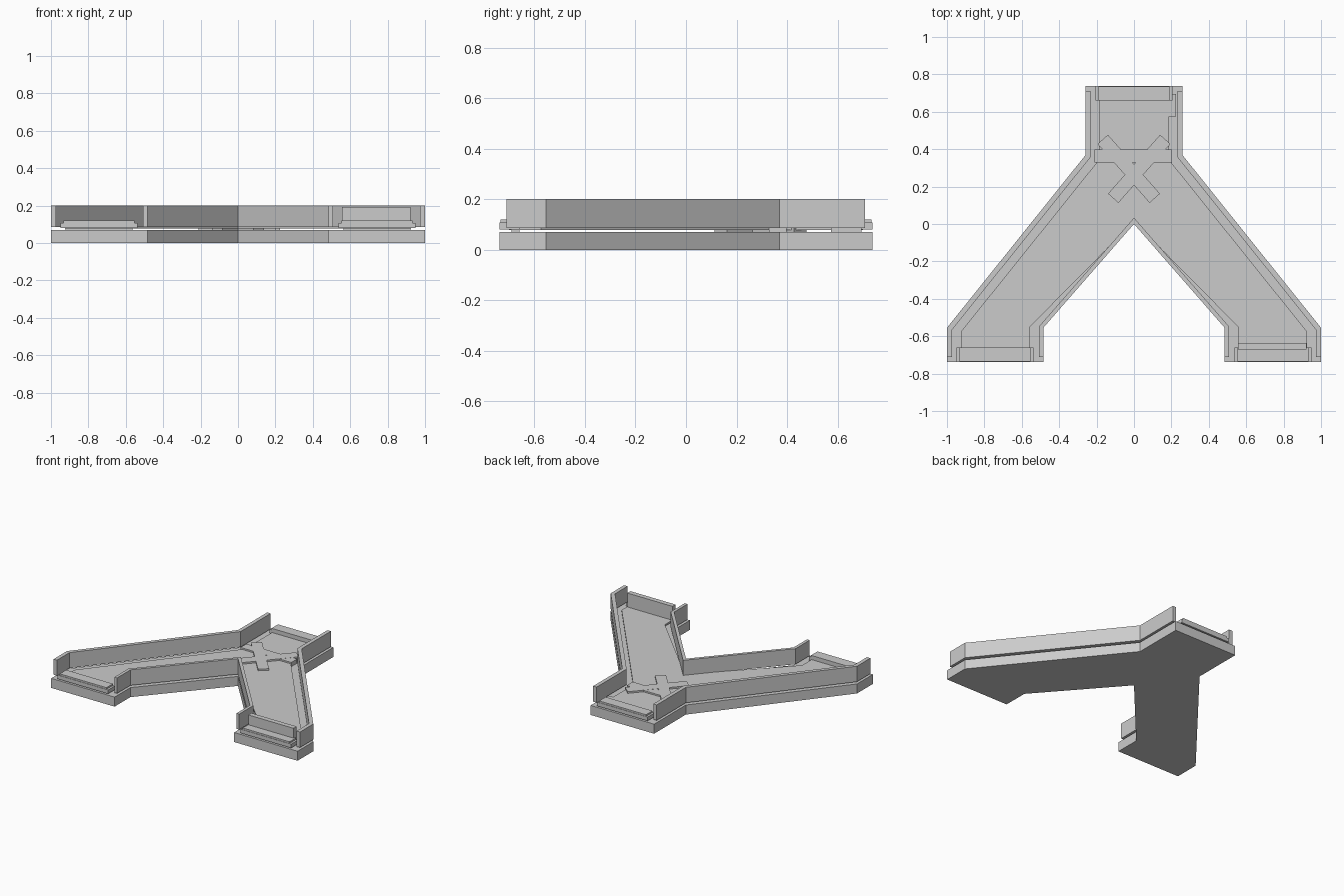
import bpy, bmesh
from math import atan2
from mathutils import Vector, Matrix

if "Cube" in bpy.data.objects:
    bpy.data.objects.remove(bpy.data.objects["Cube"])


def prism(name, pts, z0, z1):
    """Extrude a flat outline from z0 to z1."""
    bm = bmesh.new()
    face = bm.faces.new([bm.verts.new((x, y, z0)) for x, y in pts])
    top = bmesh.ops.extrude_face_region(bm, geom=[face])
    verts = [v for v in top['geom'] if isinstance(v, bmesh.types.BMVert)]
    bmesh.ops.translate(bm, verts=verts, vec=(0, 0, z1 - z0))
    bmesh.ops.recalc_face_normals(bm, faces=bm.faces)
    me = bpy.data.meshes.new(name)
    bm.to_mesh(me)
    bm.free()
    ob = bpy.data.objects.new(name, me)
    bpy.context.collection.objects.link(ob)
    return ob


def box(name, x0, x1, y0, y1, z0, z1):
    return prism(name, [(x0, y0), (x1, y0), (x1, y1), (x0, y1)], z0, z1)


def offset(path, d):
    """Mitred offset of an open path to its right-hand side."""
    p = [Vector(q) for q in path]
    out = []
    for i, q in enumerate(p):
        n = []
        for a, b in ((i - 1, i), (i, i + 1)):
            if a >= 0 and b < len(p):
                t = (p[b] - p[a]).normalized()
                n.append(Vector((t.y, -t.x)))
        m = sum(n, Vector((0, 0))).normalized()
        out.append(q + m * (d / m.dot(n[0])))
    return [tuple(q) for q in out]


def strip(name, path, d, z0, z1):
    return prism(name, list(path) + offset(path, d)[::-1], z0, z1)


def mirror_x(pts):
    return [(-x, y) for x, y in pts]


# Forked base slab
half = [(0.258, 0.738), (0.258, 0.37), (1, -0.555), (1, -0.738),
        (0.485, -0.738), (0.485, -0.555)]
prism("base_slab", half + [(0, 0)] + mirror_x(half)[::-1], 0, 0.07)

# Floor sheet raised just above the slab, inset from the walls
floor = [(0.186, 0.7), (0.186, 0.345), (0.925, -0.575), (0.925, -0.7),
         (0.557, -0.7), (0.557, -0.55), (0.2, -0.19)]
prism("floor_sheet", floor + [(0, 0.022)] + mirror_x(floor)[::-1], 0.078, 0.09)

# Side walls floating above the slab
outer = [(0.258, 0.708), (0.258, 0.37), (1, -0.555), (1, -0.71)]
for side, s in (("right", 1), ("left", -1)):
    path = outer if s == 1 else mirror_x(outer)
    strip("outer_wall_" + side, path, 0.028 * s, 0.086, 0.2)
inner = [(0.485, -0.71), (0.485, -0.555), (0, 0), (-0.485, -0.555), (-0.485, -0.71)]
strip("inner_wall", inner, 0.022, 0.086, 0.2)

# Stepped thresholds at the three open ends
for label, cx, s in (("front_left", -0.743, -1), ("front_right", 0.743, -1), ("back", 0, 1)):
    for part, w, y0, y1, z0, z1 in (("foot", 0.18, 0.66, 0.69, 0.07, 0.08),
                                    ("step", 0.205, 0.66, 0.738, 0.08, 0.108),
                                    ("cap", 0.19, 0.66, 0.735, 0.108, 0.12)):
        lo, hi = sorted((y0 * s, y1 * s))
        box(f"{label}_threshold_{part}", cx - w, cx + w, lo, hi, z0, z1)

# Upright gate at the right leg and small block in the back arm
box("gate_panel", 0.555, 0.922, -0.672, -0.636, 0.088, 0.192)
box("wall_block", 0.15, 0.225, 0.575, 0.695, 0.07, 0.088)

# Crossed floor bars and cross strip at the junction
for label, s in (("a", 1), ("b", -1)):
    bar = box("floor_bar_" + label, -0.21, 0.21, -0.037, 0.037, 0.07, 0.102)
    a = Matrix.Rotation(atan2(0.30, 0.265 * s), 4, 'Z')
    bar.data.transform(Matrix.Translation((0.028 * s, 0.295, 0)) @ a)
box("floor_strip", -0.21, 0.203, 0.328, 0.397, 0.07, 0.101)
